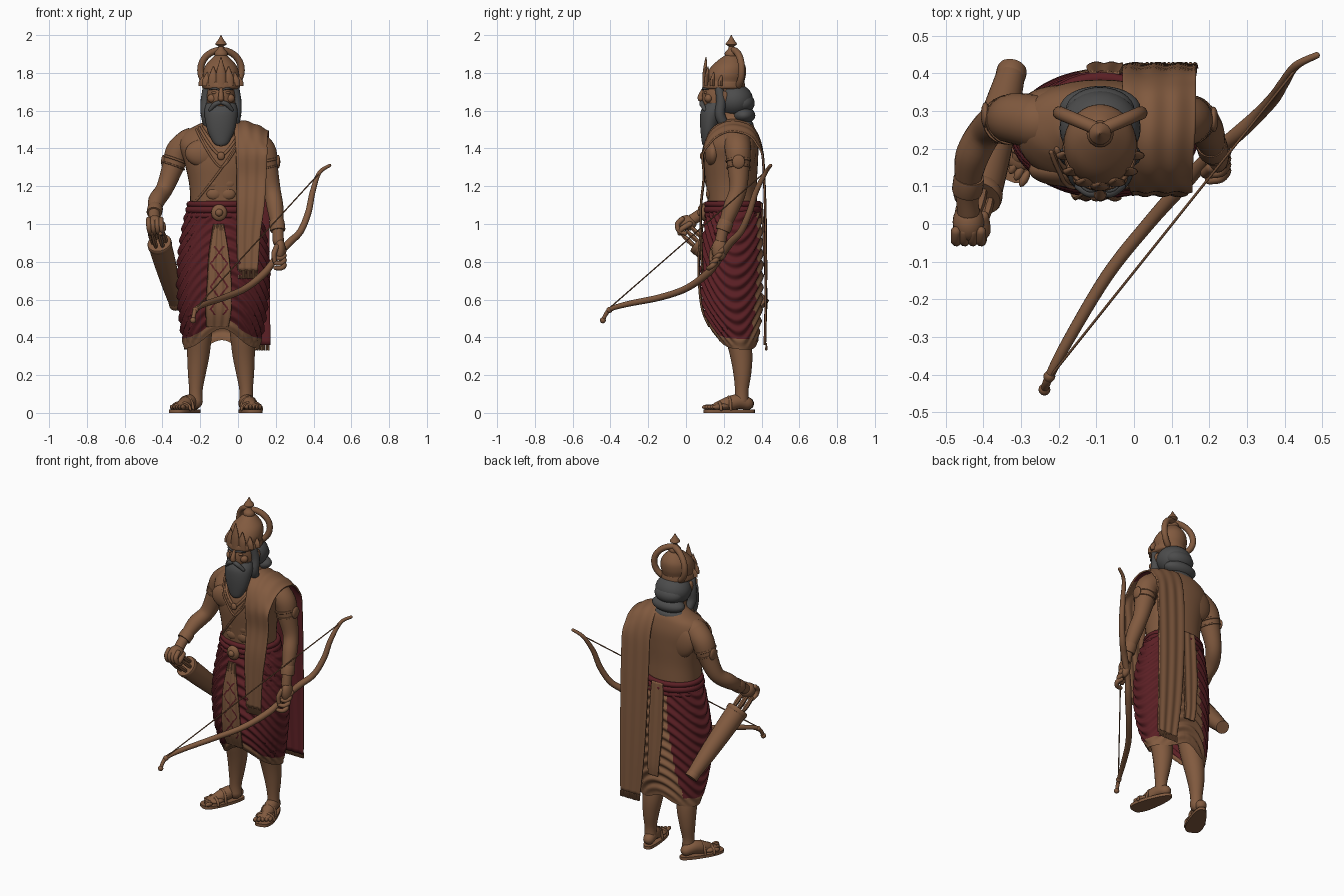
import bpy, bmesh, math
from mathutils import Vector, Matrix
from mathutils.bvhtree import BVHTree

if "Cube" in bpy.data.objects:
    bpy.data.objects.remove(bpy.data.objects["Cube"])

def material(name, rgb):
    m = bpy.data.materials.new(name)
    m.diffuse_color = (*rgb, 1)
    m.use_nodes = True
    m.node_tree.nodes["Principled BSDF"].inputs["Base Color"].default_value = m.diffuse_color
    return m

BROWN = material("bronze brown", (0.222, 0.103, 0.050))
RED = material("dark red cloth", (0.105, 0.014, 0.018))
GREY = material("charcoal hair", (0.072, 0.072, 0.072))
CX = -0.09                                   # body centre line
mir = lambda x: 2 * CX - x

def finish(name, bm, mats, rule=None, fix=True):
    if fix:
        bmesh.ops.recalc_face_normals(bm, faces=bm.faces)
    for f in bm.faces:
        f.smooth = True
        if rule:
            f.material_index = rule(f.calc_center_median())
    me = bpy.data.meshes.new(name)
    bm.to_mesh(me)
    bm.free()
    for m in mats if isinstance(mats, (list, tuple)) else [mats]:
        me.materials.append(m)
    me.set_sharp_from_angle(angle=math.radians(50))
    ob = bpy.data.objects.new(name, me)
    bpy.context.collection.objects.link(ob)
    return ob

def spline(pts, n):
    out = []
    for i in range(len(pts) - 1):
        p = [pts[max(i - 1, 0)], pts[i], pts[i + 1], pts[min(i + 2, len(pts) - 1)]]
        for k in range(n):
            t = k / n
            out.append(tuple(b + .5 * t * (c - a + t * (2*a - 5*b + 4*c - d + t * (3*(b - c) + d - a)))
                             for a, b, c, d in zip(*p)))
    return out + [tuple(pts[-1])]

def skin(name, rings, mats, closed=True, caps=True, rule=None, fix=True):
    bm = bmesh.new()
    vs = [[bm.verts.new(p) for p in r] for r in rings]
    m = len(vs[0])
    for a, b in zip(vs, vs[1:]):
        for j in range(m if closed else m - 1):
            k = (j + 1) % m
            bm.faces.new((a[j], a[k], b[k], b[j]))
    if caps:
        bm.faces.new(vs[0][::-1])
        bm.faces.new(vs[-1])
    return finish(name, bm, mats, rule, fix)

def loft(name, rings, mat, seg=32, n=4, e=1.0):
    # stacked ellipses (cx, cy, z, rx, ry)
    sp = lambda v: math.copysign(abs(v) ** e, v)
    ang = [2 * math.pi * j / seg for j in range(seg)]
    return skin(name, [[(cx + rx * sp(math.cos(a)), cy + ry * sp(math.sin(a)), z) for a in ang]
                       for cx, cy, z, rx, ry in spline(rings, n)], mat)

def tube(name, pts, mat, seg=14, n=5, dome=True, M=None):
    # swept circle through (x, y, z, r)
    P = spline(pts, n) if n > 1 else pts
    C = [Vector(p[:3]) for p in P]
    u, rings = None, []
    for i, p in enumerate(P):
        t = (C[min(i + 1, len(C) - 1)] - C[max(i - 1, 0)]).normalized()
        u = t.orthogonal() if u is None else u - t * u.dot(t)
        u.normalize()
        w = t.cross(u)
        end = -1 if i == 0 else 1 if i == len(P) - 1 else 0
        steps = [(0, 1)]
        if dome and end:
            steps = [(end * math.sin(a), math.cos(a)) for a in (0, .5, 1.0, 1.4)][::end]
        for o, s in steps:
            rings.append([C[i] + t * o * p[3] + p[3] * s * (u * math.cos(a) + w * math.sin(a))
                          for a in (2 * math.pi * j / seg for j in range(seg))])
    if M:
        rings = [[M @ q for q in r] for r in rings]
    return skin(name, rings, mat)

def blob(name, c, r, mat, M=Matrix(), seg=20):
    bm = bmesh.new()
    T = M @ Matrix.Translation(c) @ Matrix.Diagonal((*r, 1))
    bmesh.ops.create_uvsphere(bm, u_segments=seg, v_segments=seg // 2 + 2, radius=1, matrix=T)
    return finish(name, bm, mat)

def band(name, a, b, t0, t1, r, mat=BROWN):
    a, b = Vector(a), Vector(b)
    p, q = a.lerp(b, t0), a.lerp(b, t1)
    tube(name, [(*p, r * .96), (*p.lerp(q, .15), r), (*p.lerp(q, .85), r), (*q, r * .96)], mat, 24, 1, False)

# torso, chest and stomach
body = [loft("torso", [(CX, .25, 1.0, .165, .125), (CX, .245, 1.12, .163, .13), (CX, .24, 1.22, .17, .135),
                       (CX, .238, 1.33, .195, .143), (CX, .245, 1.42, .222, .138), (CX, .262, 1.485, .195, .11),
                       (CX, .27, 1.525, .125, .085), (CX, .25, 1.56, .07, .07), (CX, .23, 1.66, .062, .065)],
             BROWN, 40, 5, .9)]
for s in (-1, 1):
    body.append(blob("chest_muscle", (CX + s * .085, .143, 1.375), (.105, .044, .075), BROWN, seg=28))
    blob("shoulder_blade", (CX + s * .09, .33, 1.38), (.11, .04, .11), BROWN, seg=28)
    for z in (1.16, 1.215, 1.27):
        body.append(blob("stomach_muscle", (CX + s * .036, .128, z), (.042, .022, .034), BROWN))
vs, fs = [], []
for o in body:
    k = len(vs)
    vs += [v.co.copy() for v in o.data.vertices]
    fs += [[i + k for i in p.vertices] for p in o.data.polygons]
tree = BVHTree.FromPolygons(vs, fs)
def on_front(x, z):
    h = tree.ray_cast(Vector((x, -1, z)), Vector((0, 1, 0)))[0]
    return h.y if h else .25

# necklaces and chest cord
for w, top, low, r in ((.09, 1.52, 1.42, .010), (.115, 1.51, 1.36, .008), (.13, 1.5, 1.30, .006)):
    pts = []
    for i in range(25):
        t = i / 12 - 1
        x, z = CX + w * t, low + (top - low) * abs(t) ** 1.4
        pts.append((x, on_front(x, z) - .003, z, r))
    tube("necklace", pts, BROWN, 8, 1)
blob("pendant", (CX, on_front(CX, 1.36) - .01, 1.36), (.02, .012, .022), BROWN)
tube("chest_cord", [(x, on_front(x, z) - .002, z, .006) for x, z in
                    ((.03 - .27 * t, 1.5 - .4 * t ** .8) for t in [i / 24 for i in range(25)])], BROWN, 8, 1)

# head, face, beard and hair
blob("head", (CX, .19, 1.67), (.078, .105, .125), BROWN, seg=28)
tube("nose", [(CX, .095, 1.715, .010), (CX, .078, 1.68, .014), (CX, .078, 1.665, .017)], BROWN)
for s in (-1, 1):
    blob("eye", (CX + s * .033, .105, 1.695), (.017, .011, .008), BROWN)
    blob("cheek", (CX + s * .045, .12, 1.665), (.028, .022, .024), BROWN)
    tube("eyebrow", [(CX + s * .012, .09, 1.712, .005), (CX + s * .035, .092, 1.718, .006),
                     (CX + s * .06, .115, 1.712, .004)], GREY)
    tube("moustache", [(CX + s * .004, .084, 1.643, .011), (CX + s * .03, .084, 1.635, .013),
                       (CX + s * .058, .10, 1.605, .010)], GREY)
    blob("ear", (CX + s * .085, .2, 1.67), (.015, .025, .035), BROWN)
    blob("earring", (CX + s * .092, .18, 1.615), (.014, .018, .02), BROWN)
    tube("side_hair", [(CX + s * .075, .175, 1.72, .022), (CX + s * .083, .185, 1.65, .025),
                       (CX + s * .08, .18, 1.58, .027), (CX + s * .07, .2, 1.53, .026)], GREY)
loft("beard", [(CX, .105, 1.415, .02, .014), (CX, .11, 1.432, .042, .026), (CX, .12, 1.49, .07, .043),
               (CX, .13, 1.55, .084, .056), (CX, .143, 1.60, .088, .064), (CX, .155, 1.64, .078, .052)], GREY)
blob("back_hair", (CX, .255, 1.655), (.108, .10, .09), GREY, seg=28)
blob("hair_roll_upper", (CX, .30, 1.64), (.092, .064, .055), GREY, seg=28)
blob("hair_roll_middle", (CX, .305, 1.575), (.108, .062, .045), GREY, seg=28)
blob("hair_roll_lower", (CX, .295, 1.52), (.10, .064, .04), GREY, seg=28)

# crown with finial, points and hoop
loft("crown", [(CX, .20, 1.715, .092, .108), (CX, .20, 1.725, .100, .113), (CX, .20, 1.75, .097, .11),
               (CX, .205, 1.755, .092, .104), (CX, .212, 1.79, .097, .105), (CX, .225, 1.835, .085, .09),
               (CX, .235, 1.875, .05, .055), (CX, .24, 1.9, .022, .022)], BROWN, 36, 4)
loft("finial", [(CX, .24, z, r, r) for z, r in ((1.88, .03), (1.905, .036), (1.925, .018), (1.94, .014), (1.95, .03),
                                                (1.96, .026), (1.98, .012), (2.0, .002))], BROWN, 16, 2)
for i in range(-3, 4):
    a = i * .45
    x, y = CX + .094 * math.sin(a), .205 - .105 * math.cos(a)
    h, w = (.15, .10, .07, .055)[abs(i)], .027
    loft("crown_point", [(x, y, 1.73, w, .013), (x, y, 1.73 + h * .45, w * .95, .012),
                         (x, y + .004, 1.73 + h * .8, w * .45, .008), (x, y + .006, 1.735 + h, .002, .002)], BROWN, 12, 3)
tube("crown_hoop", [(CX + .108 * math.sin(a), .25 + .045 * abs(math.sin(a)), 1.815 + .105 * math.cos(a), .018)
                    for a in (math.radians(d) for d in range(-140, 141, 14))], BROWN, 14, 2)

# arms, bands and hands
R = [(-.255, .27, 1.435, .073), (-.315, .28, 1.385, .068), (-.345, .275, 1.30, .058), (-.39, .25, 1.185, .046),
     (-.43, .18, 1.125, .045), (-.443, .09, 1.06, .031), (-.44, .03, 1.02, .03)]
L = [(.075, .27, 1.435, .073), (.135, .275, 1.385, .068), (.155, .278, 1.29, .058), (.18, .275, 1.18, .046),
     (.197, .24, 1.085, .044), (.21, .197, .97, .031), (.213, .183, .91, .03)]
for arm, side in ((R, "quiver_side"), (L, "bow_side")):
    tube(side + "_arm", arm, BROWN, 20, 6)
    up, el, fo, wr = (arm[i][:3] for i in (1, 2, 4, 5))
    band(side + "_armband", up, el, .45, .6, .067)
    band(side + "_armband", up, el, .85, .95, .064)
    band(side + "_bracelet", fo, wr, .6, 1.05, .041)
blob("armband_disc", (.212, .278, 1.33), (.012, .034, .036), BROWN)
blob("armband_disc", (-.395, .29, 1.33), (.012, .034, .036), BROWN)
blob("quiver_side_palm", (-.44, .005, 1.005), (.042, .052, .042), BROWN)
blob("bow_side_palm", (.222, .178, .865), (.03, .042, .06), BROWN)
for i in range(4):
    x = -.473 + .022 * i
    tube("quiver_side_finger", [(x, -.02, 1.025, .014), (x, -.045, 1.0, .014), (x + .004, -.038, .965, .013),
                                (x + .008, -.005, .95, .011)], BROWN, 10, 3)
    z, y = .875 - .026 * i, .205 - .016 * i
    tube("bow_side_finger", [(.228, y, z, .014), (.245, y - .015, z - .015, .014), (.23, y - .035, z - .03, .013),
                             (.20, y - .04, z - .03, .012)], BROWN, 10, 3)
tube("quiver_side_thumb", [(-.40, .02, 1.0, .015), (-.395, -.02, .975, .014), (-.41, -.035, .95, .011)], BROWN, 10)
tube("bow_side_thumb", [(.205, .15, .88, .015), (.19, .135, .84, .014), (.195, .135, .80, .011)], BROWN, 10)

# bow and string
bow = [(-.238, -.44, .49), (-.225, -.405, .545), (-.178, -.315, .575), (-.07, -.135, .612), (.04, .003, .66),
       (.14, .115, .74), (.20, .18, .82), (.27, .235, .90), (.33, .29, .96), (.372, .335, 1.06), (.395, .37, 1.17),
       (.43, .42, 1.27), (.485, .448, 1.31)]
rad = [.010, .012, .015, .017, .018, .02, .017, .02, .018, .017, .015, .011, .009]
tube("bow", [(*p, r) for p, r in zip(bow, rad)], BROWN, 14, 6)
for p in bow[:2]:
    blob("bow_knob", p, (.016, .016, .016), BROWN, seg=12)
tube("bow_string", [(-.222, -.405, .555, .0035), (.445, .43, 1.285, .0035)], BROWN, 8, 1)

# quiver and arrows
q0, q1 = Vector((-.415, .075, .895)), Vector((-.325, .405, .575))
tube("quiver", [(*q0.lerp(q1, t), r) for t, r in ((0, .062), (.3, .058), (.7, .048), (1, .037))], BROWN, 24, 3, False)
band("quiver_rim", q0, q1, -.02, .04, .065)
band("quiver_foot", q0, q1, .95, 1.02, .04)
d = (q0 - q1).normalized()
for i in range(6):
    o = q0 + Vector((math.cos(i * 1.05) * .036, math.sin(i * 1.05) * .025, math.sin(i * 1.05) * .025))
    e = o + d * (.10 + .012 * (i % 3))
    tube("arrow", [(*(o - d * .05), .007), (*e, .007)], BROWN, 8, 1)
    tube("arrow_fletching", [(*o, .008), (*(o + d * .05), .014), (*e, .008)], BROWN, 6, 2)

# legs and sandalled feet
for f, side in ((lambda x: x, "right"), (mir, "left")):
    tube(side + "_leg", [(f(-.195), .26, .62, .085), (f(-.203), .268, .45, .07), (f(-.21), .292, .31, .06),
                         (f(-.218), .298, .21, .048), (f(-.223), .295, .12, .036), (f(-.223), .295, .06, .037)], BROWN, 20)
for side, hx, deg in (("right", -.213, -27), ("left", .025, 14)):
    M = Matrix.Translation((hx, .362, 0)) @ Matrix.Rotation(math.radians(deg), 4, 'Z')
    out = []
    for j in range(36):
        a = 2 * math.pi * j / 36
        t = .5 - .5 * math.cos(a)
        out.append((math.copysign(abs(math.sin(a)) ** .6, math.sin(a)) * (.036 + .028 * t), -.275 * t))
    skin(side + "_sandal", [[M @ Vector((x, y, z)) for x, y in out] for z in (0, .018)], BROWN)
    tube(side + "_foot", [(0, -.04, .05, .034), (0, -.09, .06, .039), (0, -.15, .045, .038), (0, -.20, .034, .026)],
         BROWN, 16, 4, True, M)
    blob(side + "_foot_ball", (0, -.185, .034), (.052, .055, .02), BROWN, M=M)
    for i in range(5):
        k = i if side == "left" else 4 - i
        blob(side + "_toe", (-.04 + .02 * i, -.25 + .009 * k, .031), (.012, .026, .013), BROWN, M=M, seg=10)
    for y, h, w in ((-.195, .056, .055), (-.14, .084, .045)):
        tube(side + "_strap", [(w * math.cos(a), y, .018 + (h - .018) * math.sin(a), .008)
                               for a in (math.pi * i / 8 for i in range(9))], BROWN, 8, 2, True, M)

# draped skirt: swagged folds, brown hem and brown rear panel
prof = spline([(1.12, CX, .25, .17, .138), (1.0, -.078, .25, .212, .152), (.8, -.077, .242, .243, .165),
               (.6, -.08, .243, .238, .16), (.46, -.083, .258, .222, .135), (.33, -.087, .283, .198, .092)], 20)
def hem(a):
    x = math.cos(a)
    return .335 + (.11 * math.exp(-(x / .55) ** 2) if math.sin(a) < 0 else .05 * math.exp(-(x / .4) ** 2))
rings = []
for i in range(101):
    ring = []
    for j in range(144):
        a = 2 * math.pi * j / 144
        z = 1.12 + (hem(a) - 1.12) * i / 100
        k = min(range(len(prof)), key=lambda n: abs(prof[n][0] - z))
        _, cx, cy, rx, ry = prof[k]
        dd = math.sin(a)
        fold = .007 * math.sin((z - .22 * dd * dd + .05 * dd) * 2 * math.pi / .06) * min(1, i / 12, (100 - i) / 10)
        ring.append((cx + (rx + fold) * math.cos(a), cy + (ry + fold) * math.sin(a), z))
    rings.append(ring)
def hem_rule(c):
    a = math.atan2((c.y - .265) / .14, (c.x + .083) / .22)
    drop = max(0, 1.1 - c.z) / .7
    back = c.y > .28 and -.14 - .09 * drop ** 2 < c.x < .03 + .05 * drop
    return 1 if back or c.z < hem(a) + .055 else 0
skin("draped_skirt", rings, [RED, BROWN], caps=False, rule=hem_rule)
for z, r in ((1.105, .016), (1.075, .02), (1.045, .016)):
    tube("waist_sash", [(-.087 + (.17 + .1 * (1.105 - z)) * math.cos(a), .25 + .138 * math.sin(a), z, r)
                        for a in (2 * math.pi * i / 40 for i in range(41))], RED, 10, 1)
blob("belt_buckle", (-.1, .095, 1.06), (.042, .022, .044), BROWN)
blob("buckle_boss", (-.1, .076, 1.06), (.02, .016, .02), BROWN)

# cloth strips: path of (y, z, x left, x right)
def strip(name, path, mats, folds, amp, slope=0, rule=None, n=6):
    rows = []
    for y, z, x0, x1 in spline(path, n):
        row = []
        for j in range(37):
            t = j / 36
            w = amp * math.sin(t * folds * 2 * math.pi)
            s = min(1, max(0, (z - 1.36) / .12))
            row.append((x0 + (x1 - x0) * t, y + w * (1 - s), z + w * s - slope * s * t * t))
        rows.append(row)
    ob = skin(name, rows, mats, False, False, rule, False)
    m = ob.modifiers.new("thickness", 'SOLIDIFY')
    m.thickness, m.offset, m.material_offset = .009, -1, 1 if len(mats) > 2 else 0
    return ob
# shawl: lining is red from the shoulder backwards
strip("shoulder_shawl", [(.082, .75, 0, .105), (.075, .95, -.005, .12), (.075, 1.1, -.005, .14), (.09, 1.25, -.005, .15),
                         (.085, 1.38, -.01, .155), (.125, 1.49, -.02, .155), (.2, 1.545, -.03, .16), (.28, 1.55, -.03, .165),
                         (.36, 1.51, -.03, .165), (.405, 1.40, -.03, .165), (.42, 1.2, -.03, .165), (.427, .9, -.02, .165),
                         (.427, .6, .0, .168), (.422, .36, .03, .168)], [BROWN, BROWN, RED], 3, .0025, .06,
      lambda c: 1 if c.y > .18 else 0)
for i in range(12):
    tube("shawl_fringe", [(.004 + .0088 * i, .085, .755, .004), (.004 + .0088 * i, .085, .715, .005)], BROWN, 6, 1)
    tube("shawl_fringe", [(.035 + .0115 * i, .425, .365, .005), (.035 + .0115 * i, .425, .335, .006)], BROWN, 6, 1)
strip("rear_tail", [(.425, .52, -.10, -.03), (.43, .6, -.11, -.03), (.422, .8, -.125, -.03), (.412, 1.0, -.125, -.035),
                    (.405, 1.11, -.12, -.04)][::-1], [BROWN], 2, .002)
# front pleat with thin red crossing lines
def lattice(c):
    tri = abs((c.z - .55) % .12 - .06) * .75
    return 1 if abs(abs(c.x + .1) - tri) < .005 and .52 < c.z < .88 else 0
strip("front_pleat", [(.12, .455, -.165, -.05), (.082, .55, -.168, -.035), (.065, .7, -.16, -.035), (.065, .85, -.15, -.05),
                      (.082, 1.0, -.125, -.075)], [BROWN, RED], 3, .003, 0, lattice, 30)
